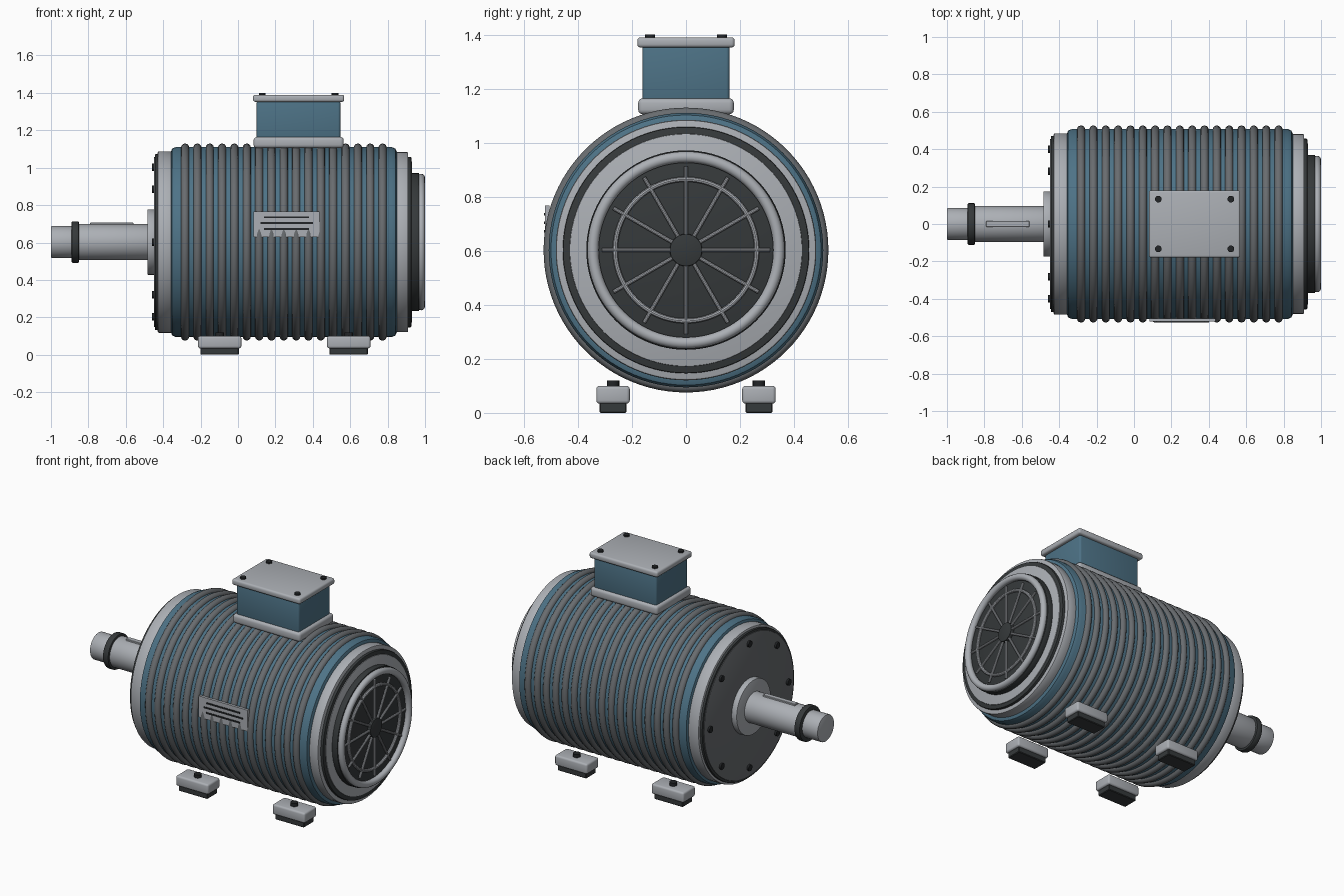
import bpy, bmesh, math
from mathutils import Matrix, Vector

if "Cube" in bpy.data.objects:
    bpy.data.objects.remove(bpy.data.objects["Cube"])

AXIS_Z = 0.6025   # height of the shaft axis


def mat(name, rgb):
    m = bpy.data.materials.new(name)
    m.diffuse_color = (*rgb, 1)
    m.use_nodes = True
    m.node_tree.nodes["Principled BSDF"].inputs["Base Color"].default_value = m.diffuse_color
    return m


BLUE = mat("blue_paint", (0.075, 0.17, 0.24))
LIGHT = mat("light_metal", (0.41, 0.43, 0.46))
STEEL = mat("grey_steel", (0.14, 0.15, 0.16))
DARK = mat("dark_rubber", (0.036, 0.041, 0.043))
BLACK = mat("black_bolt", (0.016, 0.018, 0.02))


def finish(name, bm, material):
    bmesh.ops.recalc_face_normals(bm, faces=bm.faces[:])
    me = bpy.data.meshes.new(name)
    bm.to_mesh(me)
    bm.free()
    me.materials.append(material)
    ob = bpy.data.objects.new(name, me)
    bpy.context.collection.objects.link(ob)
    bpy.ops.object.select_all(action='DESELECT')
    ob.select_set(True)
    bpy.context.view_layer.objects.active = ob
    bpy.ops.object.shade_smooth_by_angle(angle=math.radians(35))
    return ob


def revolve(bm, profile, closed=False, steps=96):
    """Turn (x, radius) points around the shaft axis."""
    rings = []
    for k in range(steps):
        a = 2 * math.pi * k / steps
        rings.append([bm.verts.new((x, r * math.sin(a), AXIS_Z + r * math.cos(a)))
                      for x, r in profile])
    n = len(profile)
    for k in range(steps):
        p, q = rings[k], rings[(k + 1) % steps]
        for i in range(n if closed else n - 1):
            j = (i + 1) % n
            bm.faces.new((p[i], p[j], q[j], q[i]))
    if not closed:
        bm.faces.new([r[0] for r in rings])
        bm.faces.new([r[-1] for r in rings])


def drum(name, x0, x1, r, material, bevel=0.006, steps=96):
    bm = bmesh.new()
    b = bevel
    c = 0.3 * b
    revolve(bm, [(x0, r - b), (x0 + c, r - c), (x0 + b, r),
                 (x1 - b, r), (x1 - c, r - c), (x1, r - b)], steps=steps)
    return finish(name, bm, material)


def add_torus(bm, x, major, minor, sides=12, steps=96):
    revolve(bm, [(x + minor * math.cos(2 * math.pi * i / sides),
                  major + minor * math.sin(2 * math.pi * i / sides))
                 for i in range(sides)], True, steps)


def add_rod(bm, a, b, r, sides=16):
    a, b = Vector(a), Vector(b)
    d = b - a
    m = Matrix.Translation((a + b) / 2) @ d.to_track_quat('Z', 'Y').to_matrix().to_4x4()
    bmesh.ops.create_cone(bm, cap_ends=True, segments=sides, radius1=r, radius2=r,
                          depth=d.length, matrix=m)


def block(name, lo, hi, material, bevel=0.0, segments=3):
    bm = bmesh.new()
    lo, hi = Vector(lo), Vector(hi)
    bmesh.ops.create_cube(bm, size=1, matrix=Matrix.Translation((lo + hi) / 2)
                          @ Matrix.Diagonal((*(hi - lo), 1)))
    if bevel:
        bmesh.ops.bevel(bm, geom=bm.edges[:], offset=bevel, segments=segments,
                        profile=0.5, affect='EDGES')
    return finish(name, bm, material)


def polar(x, r, a):
    return (x, r * math.sin(a), AXIS_Z + r * math.cos(a))


# Main housing with cooling fins
drum("housing", -0.36, 0.85, 0.508, BLUE, 0.028)
bm = bmesh.new()
for i in range(17):
    add_torus(bm, -0.283 + i * 0.066, 0.505, 0.022)
finish("cooling_fins", bm, STEEL)

# Drive end cover
drum("drive_end_bell", -0.43, -0.345, 0.485, LIGHT, 0.008)
drum("drive_end_gasket", -0.445, -0.42, 0.47, DARK, 0.004)
drum("drive_end_plate", -0.449, -0.43, 0.455, STEEL, 0.003)
bm = bmesh.new()
for i in range(8):
    a = i * math.pi / 4
    add_rod(bm, polar(-0.461, 0.4, a), polar(-0.44, 0.4, a), 0.02)
finish("drive_end_bolts", bm, BLACK)

# Shaft with hub, collar and key
drum("shaft_hub", -0.485, -0.44, 0.175, LIGHT, 0.005, 64)
drum("shaft", -0.86, -0.47, 0.096, LIGHT, 0.003, 48)
drum("shaft_tip", -1.0, -0.84, 0.085, LIGHT, 0.004, 48)
drum("shaft_collar", -0.89, -0.85, 0.111, DARK, 0.006, 48)
block("shaft_key", (-0.79, -0.016, AXIS_Z + 0.07), (-0.56, 0.016, AXIS_Z + 0.105), LIGHT, 0.002, 1)

# Fan end cover
drum("fan_end_bell", 0.84, 0.91, 0.482, LIGHT, 0.008)
drum("fan_end_gasket", 0.89, 0.927, 0.456, DARK, 0.005)
drum("fan_end_plate", 0.9, 0.931, 0.43, LIGHT, 0.003)
drum("fan_cowl", 0.92, 0.968, 0.369, DARK, 0.004)

# Fan grille: outer rim, inner ring and spokes
bm = bmesh.new()
add_torus(bm, 0.979, 0.344, 0.021)
finish("grille_rim", bm, LIGHT)
bm = bmesh.new()
add_torus(bm, 0.976, 0.262, 0.010, 10)
for i in range(12):
    a = i * math.pi / 6
    add_rod(bm, polar(0.978, 0.05, a), polar(0.978, 0.31, a), 0.0075, 10)
finish("grille_spokes", bm, LIGHT)
drum("grille_hub", 0.96, 0.99, 0.06, DARK, 0.004, 48)

# Terminal box with lid and screws
block("terminal_box_base", (0.083, -0.177, 1.105), (0.565, 0.177, 1.164), LIGHT, 0.017)
block("terminal_box", (0.1, -0.161, 1.15), (0.547, 0.161, 1.36), BLUE, 0.012)
block("terminal_box_lid", (0.08, -0.18, 1.352), (0.568, 0.18, 1.39), LIGHT, 0.012)
bm = bmesh.new()
for x in (0.13, 0.518):
    for y in (-0.133, 0.133):
        add_rod(bm, (x, y, 1.38), (x, y, 1.4), 0.018)
finish("lid_screws", bm, BLACK)

# Nameplate with blank engraved strips
block("nameplate", (0.083, -0.522, 0.63), (0.435, -0.505, 0.767), LIGHT)
for i, (z, half) in enumerate(((0.735, 0.12), (0.704, 0.14), (0.672, 0.12))):
    block(f"nameplate_strip_{i + 1}", (0.26 - half, -0.5255, z - 0.005),
          (0.26 + half, -0.5205, z + 0.005), BLACK)

# Four feet, each with a rubber pad and a bolt
for xn, x in (("drive", -0.098), ("fan", 0.592)):
    for yn, y in (("front", -0.27), ("back", 0.27)):
        tag = f"{xn}_{yn}"
        block(f"foot_{tag}", (x - 0.116, y - 0.062, 0.034), (x + 0.116, y + 0.062, 0.1), LIGHT, 0.012)
        block(f"foot_pad_{tag}", (x - 0.103, y - 0.05, 0), (x + 0.103, y + 0.05, 0.04), DARK, 0.004, 1)
        bm = bmesh.new()
        add_rod(bm, (x, y, 0.09), (x, y, 0.12), 0.023)
        finish(f"foot_bolt_{tag}", bm, BLACK)
